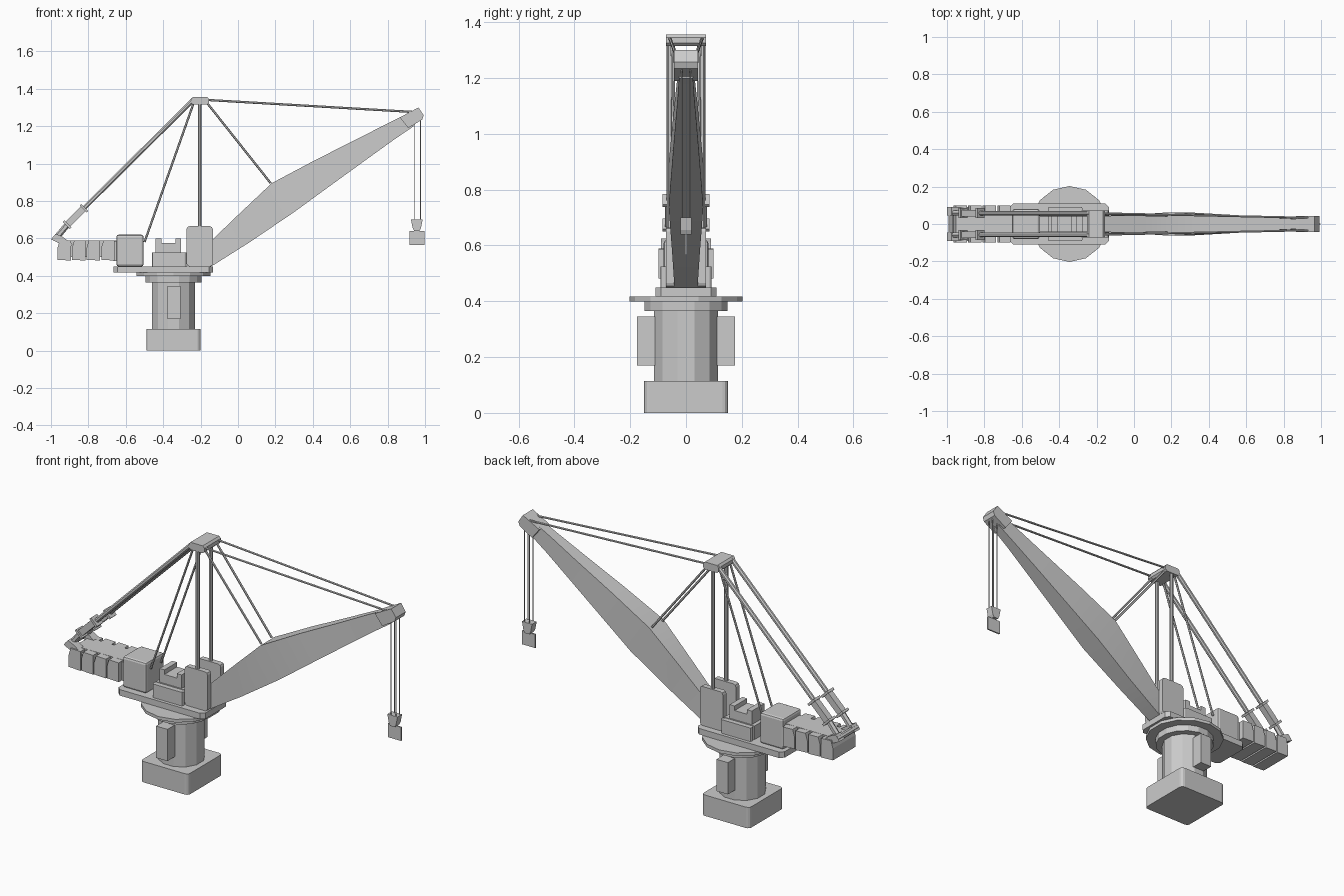
import bpy, bmesh, math
from mathutils import Vector

if "Cube" in bpy.data.objects:
    bpy.data.objects.remove(bpy.data.objects["Cube"])

CX = -0.345  # slewing axis


def mesh_obj(name, bm, smooth=0):
    bmesh.ops.recalc_face_normals(bm, faces=bm.faces)
    me = bpy.data.meshes.new(name)
    bm.to_mesh(me)
    bm.free()
    ob = bpy.data.objects.new(name, me)
    bpy.context.collection.objects.link(ob)
    if smooth:
        bpy.context.view_layer.objects.active = ob
        ob.select_set(True)
        bpy.ops.object.shade_smooth_by_angle(angle=math.radians(smooth))
        ob.select_set(False)
    return ob


def loft(name, rings, smooth=0):
    bm = bmesh.new()
    vs = [[bm.verts.new(p) for p in r] for r in rings]
    n = len(rings[0])
    for a, b in zip(vs, vs[1:]):
        for i in range(n):
            bm.faces.new((a[i], a[(i + 1) % n], b[(i + 1) % n], b[i]))
    bm.faces.new(vs[0])
    bm.faces.new(vs[-1])
    return mesh_obj(name, bm, smooth)


def box(name, x0, x1, y0, y1, z0, z1, bevel=0, axis=None, seg=2):
    """Box; bevels only the edges parallel to the axis if one is given."""
    bm = bmesh.new()
    bmesh.ops.create_cube(bm, size=1)
    for v in bm.verts:
        v.co = Vector(((x0 + x1) / 2 + v.co.x * (x1 - x0),
                       (y0 + y1) / 2 + v.co.y * (y1 - y0),
                       (z0 + z1) / 2 + v.co.z * (z1 - z0)))
    if bevel:
        es = [e for e in bm.edges if axis is None
              or abs((e.verts[0].co - e.verts[1].co)[axis]) > 1e-5]
        bmesh.ops.bevel(bm, geom=es, offset=bevel, segments=seg, profile=0.5, affect='EDGES')
    return mesh_obj(name, bm)


def disc(name, r, z0, z1, n, smooth=0):
    ring = [(CX + r * math.cos(2 * math.pi * (i + .5) / n),
             r * math.sin(2 * math.pi * (i + .5) / n)) for i in range(n)]
    return loft(name, [[(x, y, z) for x, y in ring] for z in (z0, z1)], smooth)


def bar(name, a, b, r, n=8):
    a, b = Vector(a), Vector(b)
    q = (b - a).to_track_quat('Z', 'Y')
    ring = [q @ Vector((r * math.cos(2 * math.pi * (i + .5) / n),
                        r * math.sin(2 * math.pi * (i + .5) / n), 0)) for i in range(n)]
    return loft(name, [[p + c for p in ring] for c in (a, b)], 40 if n > 6 else 0)


def prism(name, pts, y0, y1):
    return loft(name, [[(x, y, z) for x, z in pts] for y in (y0, y1)])


# pedestal
box("base_block", CX - .145, CX + .145, -.15, .15, 0, .115, .02, 2, 3)
disc("pedestal_column", .118, .115, .37, 12)
disc("pedestal_flange", .152, .365, .40, 16)
disc("slew_platform", .203, .40, .417, 14)

# deck and cabin
box("deck", -.665, -.135, -.11, .11, .417, .45, .02, 2, 1)
box("engine_house", -.65, -.505, -.08, .08, .45, .62, .012)

# machinery in the middle of the deck
box("winch_bed", -.46, -.275, -.06, .06, .45, .525)
for x0, x1, z in ((-.44, -.41, .60), (-.41, -.335, .575), (-.335, -.305, .60)):
    box("winch_block", x0, x1, -.055, .055, .52, z)

# parts mirrored across y
for s in (-1, 1):
    side = "left" if s > 0 else "right"

    def sbox(name, x0, x1, y0, y1, z0, z1, *k):
        return box(f"{name}_{side}", x0, x1, *sorted((s * y0, s * y1)), z0, z1, *k)

    def sbar(name, a, b, r, n=8):
        return bar(f"{name}_{side}", (a[0], s * a[1], a[2]), (b[0], s * b[1], b[2]), r, n)

    sbox("column_panel", -.378, -.308, .10, .175, .17, .345)
    sbox("winch_cover", -.46, -.275, .065, .092, .45, .525, .01, 2, 2)
    sbox("boom_bracket", -.275, -.135, .042, .072, .45, .665, .015, 1, 2)
    # mast and its stays
    sbar("mast_leg", (-.205, .058, .45), (-.205, .058, 1.33), .011)
    sbar("rear_stay", (-.235, .045, 1.33), (-.50, .045, .58), .006, 6)
    sbar("mid_tie", (-.17, .05, 1.33), (.175, .045, .895), .006, 6)
    sbar("front_pendant", (-.16, .057, 1.34), (.955, .033, 1.275), .006, 6)
    # back strut with thick sleeve, end flanges and knee
    sbar("back_strut", (-.235, .058, 1.345), (-.83, .058, .755), .013)
    sbar("strut_sleeve", (-.915, .058, .672), (-.825, .058, .76), .025, 4)
    for x, z in ((-.918, .669), (-.828, .757)):
        sbar("sleeve_flange", (x, .058, z), (x + .009, .058, z + .009), .038, 4)
    sbar("strut_end", (-.90, .058, .688), (-.972, .058, .602), .016, 6)
    prism(f"knee_arm_{side}", [(-1.0, .595), (-.975, .625), (-.94, .61), (-.885, .57), (-.90, .545)],
          s * .045, s * .09)
    # hoist ropes
    for x in (.945, .975):
        sbar("hoist_rope", (x, .015, 1.24), (x, .015, .69), .0028, 6)

# mast head
prism("mast_head", [(-.25, 1.325), (-.24, 1.315), (-.165, 1.315), (-.155, 1.325),
                    (-.155, 1.345), (-.165, 1.356), (-.24, 1.356), (-.25, 1.345)], -.072, .072)

# rear beam and counterweight slabs
box("rear_beam", -.93, -.64, -.06, .06, .50, .59)
bar("knee_axle", (-.978, -.09, .60), (-.978, .09, .60), .016)
for i in range(4):
    x = -.965 + i * .078
    prism("counterweight_slab", [(x, .485), (x + .072, .482), (x + .072, .588), (x + .012, .59),
                                 (x, .55)], -.098, .098)
box("rear_link", -.665, -.645, -.07, .07, .48, .585)

# boom: sections as (top x, top z, bottom x, bottom z, half width)
secs = [(-.19, .545, -.19, .43, .036), (-.13, .60, -.13, .458, .042), (0, .725, .06, .578, .05),
        (.18, .895, .295, .737, .062), (.415, 1.02, .505, .89, .05),
        (.65, 1.138, .705, 1.035, .038), (.79, 1.21, .83, 1.125, .03), (.91, 1.27, .94, 1.20, .025)]
loft("boom", [[(tx, -w, tz), (tx, w, tz), (bx, w, bz), (bx, -w, bz)]
              for tx, tz, bx, bz, w in secs], 25)

# boom head and hook
prism("boom_head", [(.865, 1.247), (.965, 1.30), (.993, 1.258), (.985, 1.235), (.91, 1.19)],
      -.043, .043)
prism("hook_block", [(.925, .70), (.987, .70), (.978, .655), (.97, .64), (.942, .64), (.934, .655)],
      -.02, .02)
box("hook_plate", .917, .997, -.004, .004, .565, .64)
